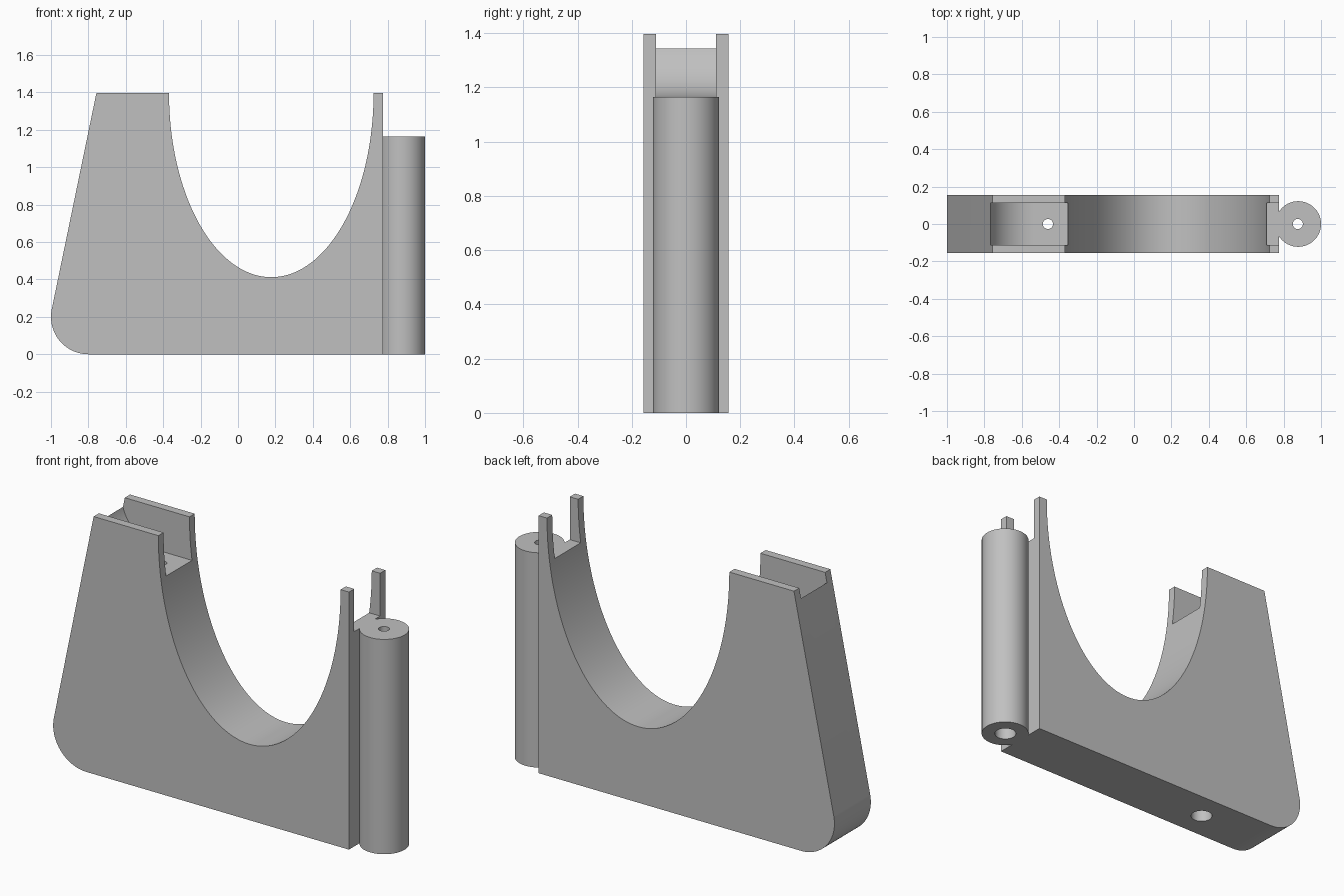
import bpy
import bmesh
from math import cos, sin, pi, radians
from mathutils import Vector

cube = bpy.data.objects.get("Cube")
if cube:
    bpy.data.objects.remove(cube, do_unlink=True)

# Single grey material
GREY = (0.53, 0.53, 0.53, 1)
mat = bpy.data.materials.new("plain_grey")
mat.use_nodes = True
mat.diffuse_color = GREY
mat.node_tree.nodes["Principled BSDF"].inputs["Base Color"].default_value = GREY

HEIGHT = 1.397
FLOOR = 1.165          # slot floor and post top
HALF = 0.156           # half thickness of the frame


def arc(cx, cz, rx, rz, start, end, steps):
    """Points on an elliptical arc, angles in degrees."""
    angles = [radians(start + (end - start) * i / steps) for i in range(steps + 1)]
    return [(cx + rx * cos(a), cz + rz * sin(a)) for a in angles]


def finish(name, bm):
    bmesh.ops.recalc_face_normals(bm, faces=bm.faces)
    mesh = bpy.data.meshes.new(name)
    bm.to_mesh(mesh)
    bm.free()
    mesh.materials.append(mat)
    obj = bpy.data.objects.new(name, mesh)
    bpy.context.collection.objects.link(obj)
    return obj


def slab(name, outline, half):
    """Extrude an x-z outline symmetrically along y."""
    bm = bmesh.new()
    face = bm.faces.new([bm.verts.new((x, -half, z)) for x, z in outline])
    new = bmesh.ops.extrude_face_region(bm, geom=[face])["geom"]
    verts = [v for v in new if isinstance(v, bmesh.types.BMVert)]
    bmesh.ops.translate(bm, verts=verts, vec=Vector((0, 2 * half, 0)))
    return finish(name, bm)


def turned(name, x, profile, steps=64):
    """Stack of rings (radius, height) about a vertical axis, capped."""
    bm = bmesh.new()
    rings = [[bm.verts.new((x + r * cos(2 * pi * i / steps), r * sin(2 * pi * i / steps), z))
              for i in range(steps)] for r, z in profile]
    for low, high in zip(rings, rings[1:]):
        for i in range(steps):
            j = (i + 1) % steps
            bm.faces.new((low[i], low[j], high[j], high[i]))
    bm.faces.new(rings[0])
    bm.faces.new(rings[-1])
    return finish(name, bm)


def cut(obj, cutter):
    bpy.context.view_layer.objects.active = obj
    mod = obj.modifiers.new("cut", 'BOOLEAN')
    mod.operation = 'DIFFERENCE'
    mod.solver = 'EXACT'
    mod.object = cutter
    bpy.ops.object.modifier_apply(modifier=mod.name)
    bpy.data.objects.remove(cutter, do_unlink=True)


def screw_hole(x):
    """Wide shaft from below that narrows near the top."""
    return turned("screw_hole_cutter", x,
                  [(0.055, -0.1), (0.055, 0.95), (0.027, 0.95), (0.027, 1.5)], 32)


# Frame: sloped side, rounded lower corner and elliptical arch
outline = arc(-0.8, 0.2, 0.2, 0.2, 270, 168.3, 20)
outline.append((-0.757, HEIGHT))
outline += arc(0.178, HEIGHT, 0.547, 0.985, 180, 360, 72)
outline += [(0.775, HEIGHT), (0.775, 0)]
frame = slab("arched_frame", outline, HALF)

# Slot along the top with a curved ramp at the sloped side
slot = arc(-0.53, FLOOR + 0.248, 0.248, 0.248, 270, 180, 24)
slot += [(-0.778, 1.6), (1.1, 1.6), (1.1, FLOOR)]
cut(frame, slab("slot_cutter", slot, 0.111))
cut(frame, screw_hole(-0.46))

# Round post at the upright side
post = turned("round_post", 0.878, [(0.122, 0), (0.122, FLOOR)])
cut(post, screw_hole(0.876))

for obj in (frame, post):
    bpy.ops.object.select_all(action='DESELECT')
    obj.select_set(True)
    bpy.context.view_layer.objects.active = obj
    bpy.ops.object.shade_smooth_by_angle(angle=radians(30))
